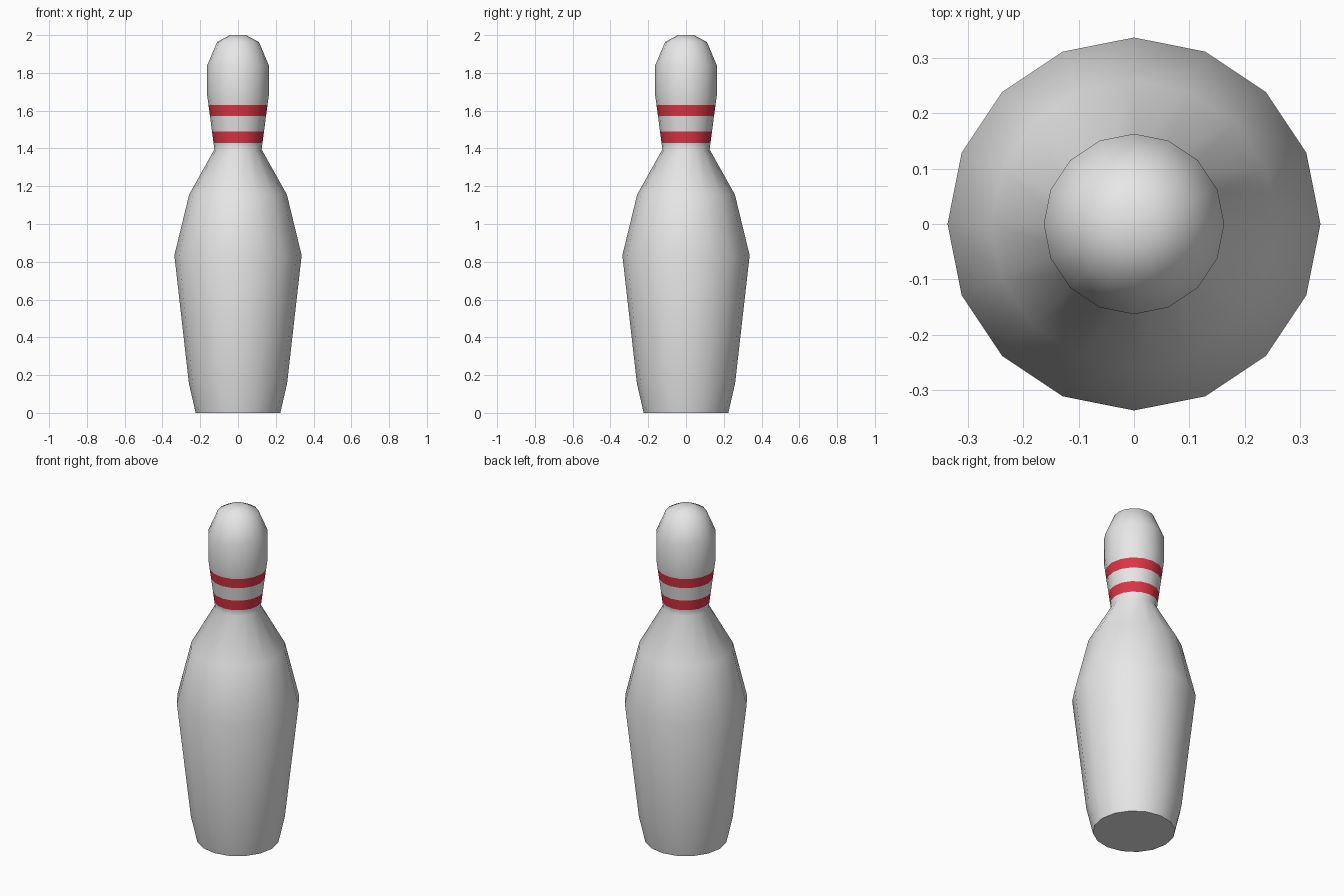
import bpy, bmesh, math

if "Cube" in bpy.data.objects:
    bpy.data.objects.remove(bpy.data.objects["Cube"])

SIDES = 16
# (radius, height) rings from the base to the crown
PROFILE = [(0.224, 0.0), (0.26, 0.156), (0.337, 0.834), (0.259, 1.155),
           (0.125, 1.395), (0.1297, 1.43), (0.1378, 1.491), (0.1483, 1.571),
           (0.156, 1.629), (0.163, 1.68), (0.163, 1.84), (0.111, 1.963),
           (0.043, 2.0)]
STRIPES = [(1.43, 1.491), (1.571, 1.629)]


def material(name, colour):
    mat = bpy.data.materials.new(name)
    mat.diffuse_color = (*colour, 1)
    mat.use_nodes = True
    mat.node_tree.nodes["Principled BSDF"].inputs["Base Color"].default_value = mat.diffuse_color
    return mat


# Lathed pin body
bm = bmesh.new()
rings = [[bm.verts.new((r * math.cos(a), r * math.sin(a), z))
          for a in (2 * math.pi * i / SIDES for i in range(SIDES))]
         for r, z in PROFILE]
for low, high in zip(rings, rings[1:]):
    for i in range(SIDES):
        j = (i + 1) % SIDES
        bm.faces.new((low[i], low[j], high[j], high[i]))

# Flat base and crown
bm.faces.new(rings[0][::-1])
bm.faces.new(rings[-1])

# Red neck stripes, chosen by height
for face in bm.faces:
    z = face.calc_center_median().z
    face.material_index = int(any(a < z < b for a, b in STRIPES))

mesh = bpy.data.meshes.new("bowling_pin")
bm.to_mesh(mesh)
bm.free()
mesh.materials.append(material("white", (0.8, 0.8, 0.8)))
mesh.materials.append(material("stripe red", (0.73, 0.036, 0.06)))
pin = bpy.data.objects.new("bowling_pin", mesh)
bpy.context.collection.objects.link(pin)

# Smooth sides, sharp rim at the base
bpy.context.view_layer.objects.active = pin
pin.select_set(True)
bpy.ops.object.shade_smooth_by_angle(angle=math.radians(60))
